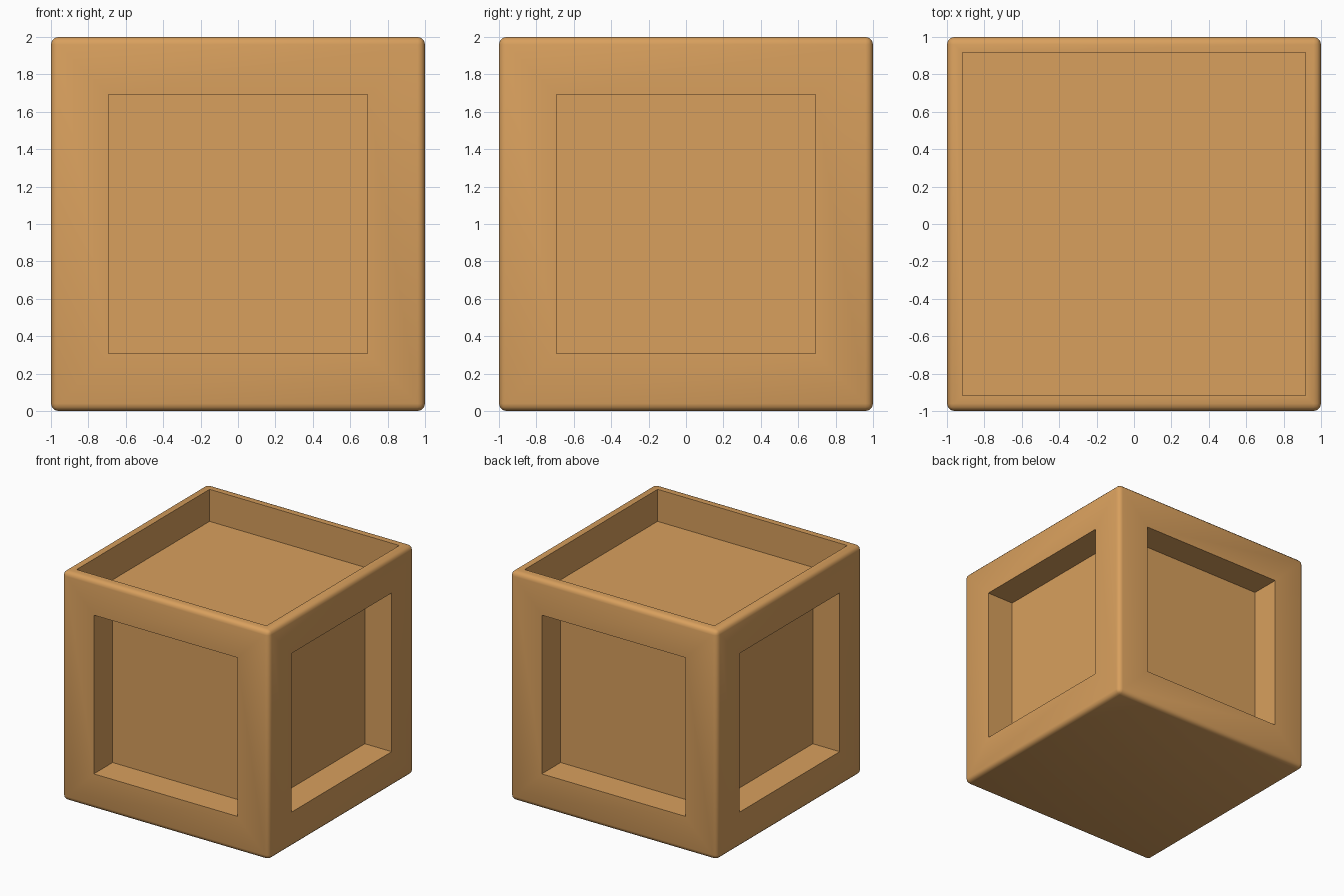
import bpy
import bmesh
import math
from mathutils import Vector

default = bpy.data.objects.get("Cube")
if default:
    bpy.data.objects.remove(default, do_unlink=True)

BEVEL = 0.04
SIDE_HALF, SIDE_DEPTH = 0.693, 0.26   # square recess in each wall
TOP_HALF, TOP_DEPTH = 0.917, 0.28     # shallow open tray on top


def make_material(name, rgb):
    mat = bpy.data.materials.new(name)
    mat.use_nodes = True
    mat.diffuse_color = (*rgb, 1)
    mat.node_tree.nodes["Principled BSDF"].inputs["Base Color"].default_value = (*rgb, 1)
    return mat


def recess(bm, face, half, depth):
    """Frame a flat square face, then sink its centre straight inwards."""
    bmesh.ops.inset_individual(bm, faces=[face], thickness=1 - BEVEL - half,
                               use_even_offset=True)
    bmesh.ops.inset_individual(bm, faces=[face], thickness=0, depth=-depth)


# Rounded box
bm = bmesh.new()
bmesh.ops.create_cube(bm, size=2)
bmesh.ops.translate(bm, verts=bm.verts, vec=Vector((0, 0, 1)))
bmesh.ops.bevel(bm, geom=bm.edges[:], offset=BEVEL, offset_type='OFFSET',
                segments=3, profile=0.5, affect='EDGES')
bm.normal_update()

# Recessed wall panels and top tray; the underside stays flat
for face in [f for f in bm.faces if f.calc_area() > 2]:
    if face.normal.z > 0.9:
        recess(bm, face, TOP_HALF, TOP_DEPTH)
    elif face.normal.z > -0.9:
        recess(bm, face, SIDE_HALF, SIDE_DEPTH)

# Soft outer edges, crisp recess edges
bm.normal_update()
for face in bm.faces:
    face.smooth = True
for edge in bm.edges:
    edge.smooth = edge.calc_face_angle(0) < math.radians(40)

mesh = bpy.data.meshes.new("crate")
bm.to_mesh(mesh)
bm.free()
mesh.materials.append(make_material("warm wood", (0.69, 0.35, 0.11)))
crate = bpy.data.objects.new("crate", mesh)
bpy.context.collection.objects.link(crate)
